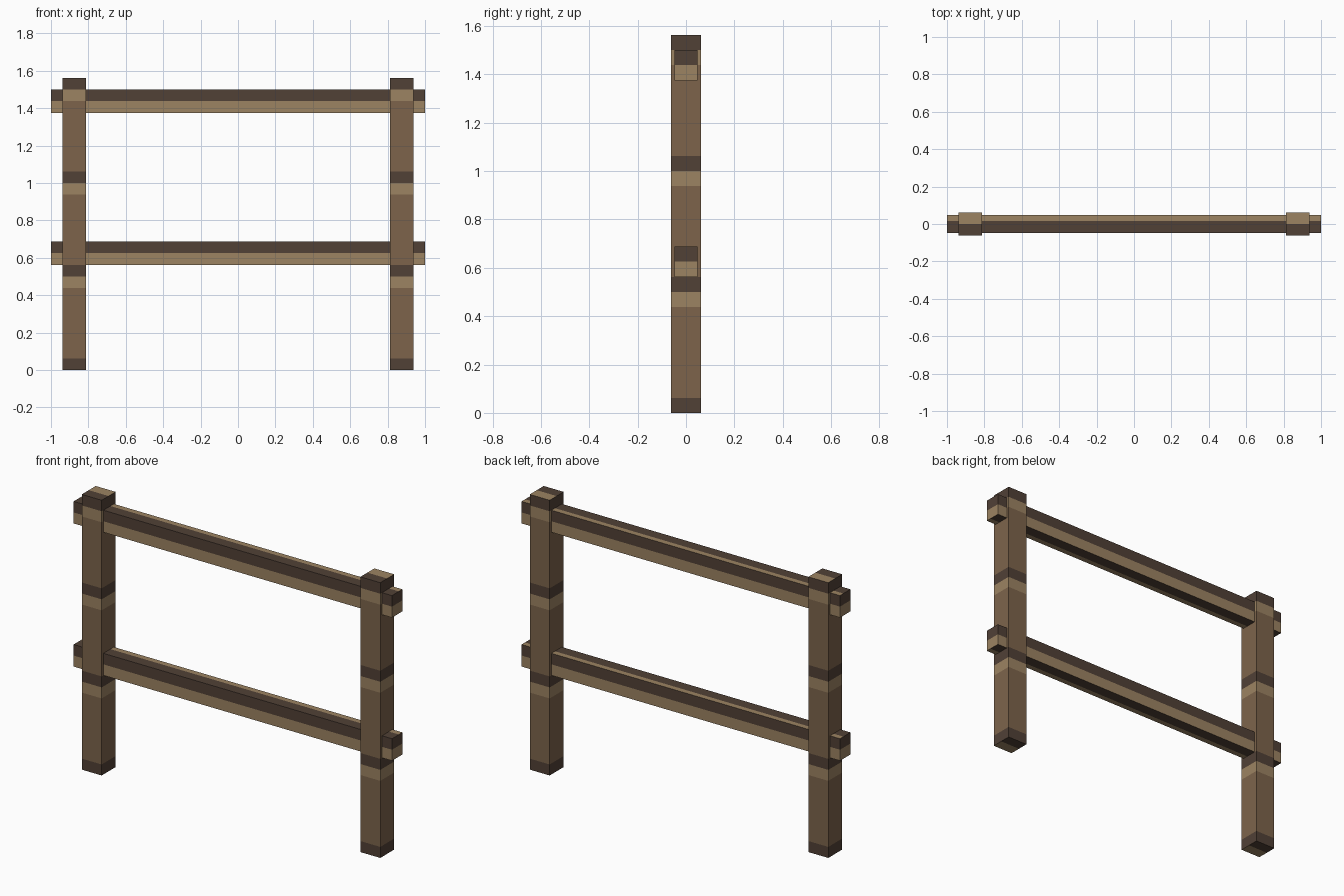
import bpy, bmesh
from mathutils import Matrix, Vector

if "Cube" in bpy.data.objects:
    bpy.data.objects.remove(bpy.data.objects["Cube"])


def make_material(name, rgb):
    mat = bpy.data.materials.new(name)
    lin = [((c / 255 + 0.055) / 1.055) ** 2.4 for c in rgb]
    mat.diffuse_color = (*lin, 1)
    mat.use_nodes = True
    mat.node_tree.nodes["Principled BSDF"].inputs["Base Color"].default_value = mat.diffuse_color
    return mat


MATERIALS = [make_material("dark brown", (81, 65, 54)),
             make_material("light tan", (156, 131, 98)),
             make_material("mid brown", (125, 100, 75))]
DARK, TAN, MID = range(3)
U = 0.0625  # plank band height


def banded_beam(name, center, size, bands, split):
    """Box with (lower z, colour) bands listed top down, and two-tone caps."""
    bm = bmesh.new()
    bmesh.ops.create_cube(bm, size=1, matrix=Matrix.Diagonal((*size, 1)))
    bm.normal_update()
    # divide each cap into a dark and a tan strip
    for side in (1, -1):
        cap = [f for f in bm.faces if f.normal.z * side > 0.9]
        geom = cap + list({e for f in cap for e in f.edges}) + list({v for f in cap for v in f.verts})
        bmesh.ops.bisect_plane(bm, geom=geom, plane_co=(0, split * side, 0), plane_no=(0, 1, 0))
    bmesh.ops.translate(bm, verts=bm.verts, vec=Vector(center))
    # cut the band lines around the sides
    for low, _ in bands[:-1]:
        bmesh.ops.bisect_plane(bm, geom=bm.verts[:] + bm.edges[:] + bm.faces[:],
                               plane_co=(0, 0, low), plane_no=(0, 0, 1))
    bm.normal_update()
    for f in bm.faces:
        c = f.calc_center_median()
        if abs(f.normal.z) > 0.9:
            side = 1 if f.normal.z > 0 else -1
            f.material_index = DARK if c.y * side < split else TAN
        else:
            f.material_index = next(col for low, col in bands if c.z > low)
    mesh = bpy.data.meshes.new(name)
    for mat in MATERIALS:
        mesh.materials.append(mat)
    bm.to_mesh(mesh)
    bm.free()
    bpy.context.collection.objects.link(bpy.data.objects.new(name, mesh))


# Upright posts, with the plank bands repeating every eight units
post_bands = []
for top in (25 * U, 17 * U, 9 * U):
    post_bands += [(top - U, DARK), (top - 2 * U, TAN), (top - 8 * U, MID)]
post_bands.append((0, DARK))
for name, x in (("left_post", -0.875), ("right_post", 0.875)):
    banded_beam(name, (x, 0, 12.5 * U), (2 * U, 2 * U, 25 * U), post_bands, 0)

# Horizontal rails running through both posts
for name, low in (("lower_rail", 9 * U), ("upper_rail", 22 * U)):
    banded_beam(name, (0, 0, low + U), (2, 1.5 * U, 2 * U),
                [(low + U, DARK), (low, TAN)], 0.25 * U)
